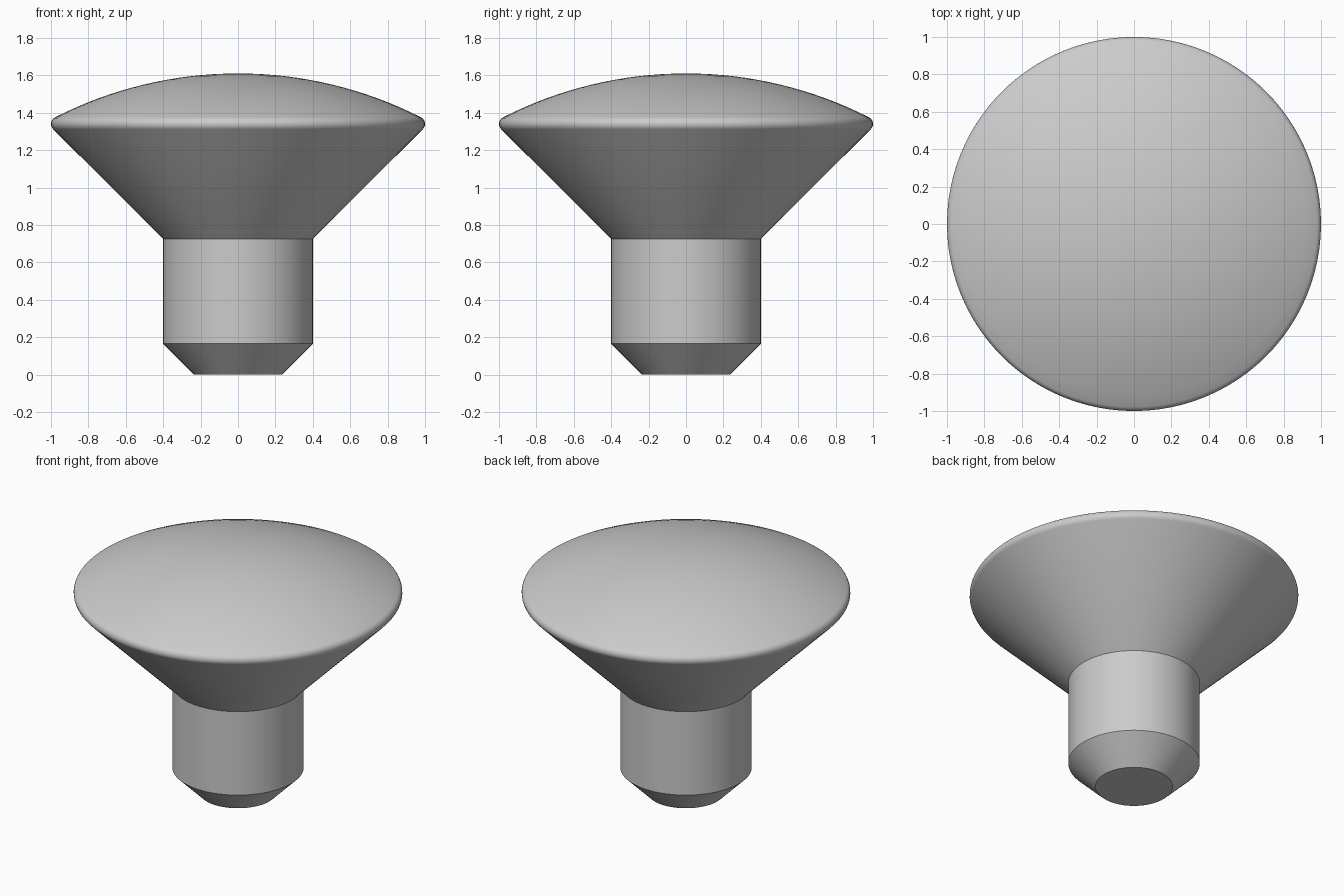
import bpy
import bmesh
from math import sin, cos, radians, asin, pi

SEGMENTS = 96

default_cube = bpy.data.objects.get("Cube")
if default_cube:
    bpy.data.objects.remove(default_cube, do_unlink=True)

# Single plain grey
grey = bpy.data.materials.new("plain_grey")
grey.use_nodes = True
colour = (0.6, 0.6, 0.6, 1)
grey.diffuse_color = colour
grey.node_tree.nodes["Principled BSDF"].inputs["Base Color"].default_value = colour


def arc(cx, cz, radius, start, end, steps):
    """Profile points on a circle, angles in radians from +x."""
    angles = [start + (end - start) * i / steps for i in range(steps + 1)]
    return [(cx + radius * cos(a), cz + radius * sin(a)) for a in angles]


# Stem: flat foot, chamfer and straight shank, then the cone under the head
stem = [(0, 0), (0.235, 0), (0.4, 0.165), (0.4, 0.725)]

# Head: rounded rim blending the cone into a shallow dome
dome_radius, top = 2.156, 1.61
blend = pi / 2 - asin(0.979 / dome_radius)
rim = arc(0.96, 1.34, 0.04, radians(-45), blend, 8)
dome = arc(0, top - dome_radius, dome_radius, blend, pi / 2, 16)[1:-1]
profile = stem + rim + dome + [(0, top)]

# Revolve the profile about the vertical axis
bm = bmesh.new()
verts = [bm.verts.new((r, 0, z)) for r, z in profile]
edges = [bm.edges.new(pair) for pair in zip(verts, verts[1:])]
bmesh.ops.spin(bm, geom=verts + edges, cent=(0, 0, 0), axis=(0, 0, 1),
               angle=2 * pi, steps=SEGMENTS, use_merge=True)
bmesh.ops.remove_doubles(bm, verts=bm.verts, dist=0.0001)
bmesh.ops.recalc_face_normals(bm, faces=bm.faces)

mesh = bpy.data.meshes.new("domed_rivet")
bm.to_mesh(mesh)
bm.free()
mesh.materials.append(grey)
rivet = bpy.data.objects.new("domed_rivet", mesh)
bpy.context.collection.objects.link(rivet)

# Smooth curved surfaces, crisp shoulder and chamfer edges
bpy.ops.object.select_all(action="DESELECT")
rivet.select_set(True)
bpy.context.view_layer.objects.active = rivet
bpy.ops.object.shade_smooth_by_angle(angle=radians(30))
